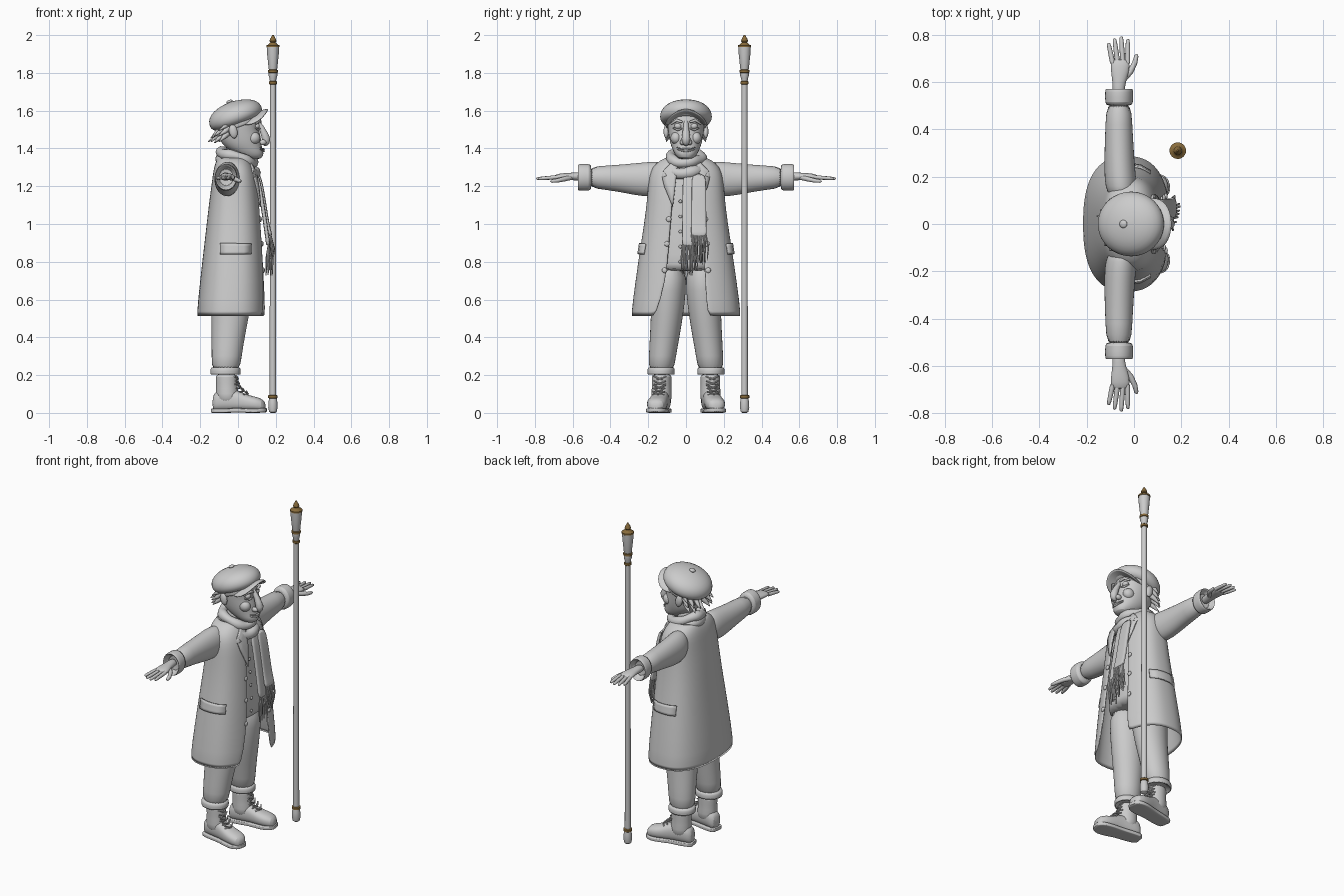
import bpy, bmesh, math, random
from mathutils import Matrix, Vector

random.seed(4)
cube = bpy.data.objects.get("Cube")
if cube:
    bpy.data.objects.remove(cube)


def material(name, rgb):
    m = bpy.data.materials.new(name)
    m.use_nodes = True
    m.diffuse_color = (*rgb, 1)
    m.node_tree.nodes["Principled BSDF"].inputs["Base Color"].default_value = (*rgb, 1)
    return m


GREY = material("plain grey", (.6, .6, .6))
BRASS = material("aged brass", (.25, .15, .045))


def finish(ob, angle=40):
    bpy.ops.object.select_all(action='DESELECT')
    ob.select_set(True)
    bpy.context.view_layer.objects.active = ob
    if ob.type == 'CURVE':
        bpy.ops.object.convert(target='MESH')
    bpy.ops.object.shade_smooth_by_angle(angle=math.radians(angle))
    return ob


def mesh_object(name, bm, mat=GREY, subdiv=0, thick=0):
    bmesh.ops.recalc_face_normals(bm, faces=bm.faces)
    me = bpy.data.meshes.new(name)
    bm.to_mesh(me)
    bm.free()
    me.materials.append(mat)
    ob = bpy.data.objects.new(name, me)
    bpy.context.collection.objects.link(ob)
    if thick:
        mod = ob.modifiers.new("thickness", 'SOLIDIFY')
        mod.thickness, mod.offset = thick, 0
    if subdiv:
        ob.modifiers.new("smooth", 'SUBSURF').levels = subdiv
        ob.modifiers["smooth"].render_levels = subdiv
    return finish(ob)


def oval(t, n):
    c, s = math.cos(t), math.sin(t)
    return (math.copysign(abs(c) ** (2 / n), c), math.copysign(abs(s) ** (2 / n), s))


def loft(name, rings, axis='z', n=2, sides=24, mat=GREY, subdiv=1, move=None, warp=None):
    """Rings are (position, centre a, radius a, centre b, radius b) along an axis."""
    bm, rows = bmesh.new(), []
    for p, ca, ra, cb, rb in rings:
        row = []
        for i in range(sides):
            u, v = oval(math.tau * i / sides, n)
            a, b = ca + ra * u, cb + rb * v
            co = Vector({'x': (p, a, b), 'y': (a, p, b), 'z': (a, b, p)}[axis])
            row.append(bm.verts.new(warp(co) if warp else co))
        rows.append(row)
    for r, q in zip(rows, rows[1:]):
        for i in range(sides):
            j = (i + 1) % sides
            bm.faces.new((r[i], r[j], q[j], q[i]))
    bm.faces.new(rows[0])
    bm.faces.new(rows[-1])
    if move:
        bm.transform(move)
    return mesh_object(name, bm, mat, subdiv)


def tubes(name, paths, mat=GREY, closed=False, move=None):
    """Each path is a list of (x, y, z, radius)."""
    cu = bpy.data.curves.new(name, 'CURVE')
    cu.dimensions, cu.bevel_depth, cu.bevel_resolution = '3D', 1, 3
    cu.use_fill_caps = True
    for path in paths:
        sp = cu.splines.new('POLY')
        sp.points.add(len(path) - 1)
        sp.use_cyclic_u = closed
        for pt, (x, y, z, r) in zip(sp.points, path):
            pt.co, pt.radius = (x, y, z, 1), r
    cu.materials.append(mat)
    ob = bpy.data.objects.new(name, cu)
    if move:
        cu.transform(move)
    bpy.context.collection.objects.link(ob)
    return finish(ob, 60)


def ball(name, at, size, tilt=0, mat=GREY):
    bm = bmesh.new()
    m = Matrix.Translation(at) @ Matrix.Rotation(tilt, 4, 'Y') @ Matrix.Diagonal((*size, 1))
    bmesh.ops.create_uvsphere(bm, u_segments=20, v_segments=12, radius=1, matrix=m)
    return mesh_object(name, bm, mat)


# Coat: rows of height, back, front, half width, right gap, left gap
COAT = [(.505, -.215, .15, .288, .16, .11), (.7, -.195, .14, .262, .105, .1),
        (.87, -.175, .13, .237, .09, .092), (1, -.16, .12, .216, .08, .085),
        (1.13, -.145, .11, .2, .07, .07), (1.22, -.132, .1, .194, .06, .06),
        (1.28, -.125, .085, .184, .05, .05), (1.32, -.115, .065, .155, .05, .05),
        (1.35, -.1, .045, .1, .04, .04)]
POWER = 2.5


def coat_at(z):
    for a, b in zip(COAT, COAT[1:]):
        if z <= b[0]:
            break
    t = (z - a[0]) / (b[0] - a[0])
    return [p + (q - p) * t for p, q in zip(a, b)]


def coat_x(y, z):
    _, back, front, w, _, _ = coat_at(z)
    k = max(0, 1 - abs(y / w) ** POWER) ** (1 / POWER)
    return (back + front) / 2 + (front - back) / 2 * k


def coat_y(x, z):
    _, back, front, w, _, _ = coat_at(z)
    u = abs((x - (back + front) / 2) / ((front - back) / 2))
    return w * max(0, 1 - u ** POWER) ** (1 / POWER)


bm, rows = bmesh.new(), []
for z, back, front, w, gr, gl in COAT:
    t0 = math.asin((gl / w) ** (POWER / 2))
    t1 = math.tau - math.asin((gr / w) ** (POWER / 2))
    row = []
    for i in range(41):
        u, v = oval(t0 + (t1 - t0) * i / 40, POWER)
        row.append(bm.verts.new(((back + front) / 2 + (front - back) / 2 * u, w * v, z)))
    rows.append(row)
for r, q in zip(rows, rows[1:]):
    for i in range(40):
        bm.faces.new((r[i], r[i + 1], q[i + 1], q[i]))
mesh_object("coat_body", bm, subdiv=1, thick=.012)


def plate(name, outline, place):
    """A flat outline cut finely and laid on the coat."""
    bm = bmesh.new()
    bm.faces.new([bm.verts.new((a, b, 0)) for a, b in outline])
    bmesh.ops.triangulate(bm, faces=bm.faces)
    bmesh.ops.subdivide_edges(bm, edges=bm.edges, cuts=3, use_grid_fill=True)
    for v in bm.verts:
        v.co = place(v.co.x, v.co.y)
    return mesh_object(name, bm, thick=.009)


LAPEL = [(.07, 1.09), (.115, 1.2), (.125, 1.245), (.1, 1.255), (.12, 1.28), (.07, 1.33), (.045, 1.3)]
FLAP = [(-.095, .84), (.07, .84), (.07, .895), (-.095, .9)]
for s, side in ((1, "left"), (-1, "right")):
    plate(side + "_lapel", LAPEL, lambda a, b: (coat_x(a, b) + .009, s * a, b))
    plate(side + "_pocket_flap", FLAP, lambda a, b: (a, s * (coat_y(a, b) + .012), b))

    # Sleeve with turned cuff and hollow end
    loft(side + "_sleeve", [(s * y, x, rx, z, rz) for y, x, rx, z, rz in (
        (.1, -.05, .05, 1.25, .075), (.16, -.055, .068, 1.24, .092), (.22, -.06, .066, 1.235, .092),
        (.32, -.063, .062, 1.24, .077), (.42, -.064, .057, 1.245, .064), (.52, -.064, .053, 1.247, .058))], 'y')
    loft(side + "_sleeve_cuff", [(s * y, -.063, r, 1.247, r * 1.2) for y, r in (
        (.5, .052), (.508, .06), (.565, .06), (.573, .056), (.57, .049), (.53, .047))], 'y')

    # Hand
    loft(side + "_palm", [(s * y, x, rx, z, rz) for y, x, rx, z, rz in (
        (.53, -.066, .028, 1.25, .026), (.59, -.064, .025, 1.252, .02), (.63, -.06, .036, 1.252, .019),
        (.67, -.058, .041, 1.25, .017), (.7, -.058, .036, 1.247, .012))], 'y')
    fingers = []
    for x0, x1, tip in ((-.09, -.108, .765), (-.069, -.083, .785), (-.047, -.054, .793), (-.027, -.026, .782)):
        fingers.append([(x0 + (x1 - x0) * t, s * (.68 + (tip - .68) * t), 1.248 - .008 * t, r)
                        for t, r in ((0, .011), (.4, .0105), (.8, .009), (.96, .007), (1, .003))])
    fingers.append([(-.05, s * .605, 1.247, .013), (-.015, s * .645, 1.238, .013),
                    (.003, s * .68, 1.23, .011), (.01, s * .71, 1.227, .009), (.013, s * .718, 1.226, .003)])
    tubes(side + "_fingers", fingers)

    # Trouser leg and turn-up
    loft(side + "_trouser_leg", [(z, x, rx, s * y, ry) for z, x, rx, y, ry in (
        (.21, -.066, .075, .132, .068), (.3, -.06, .08, .125, .072), (.4, -.052, .088, .113, .079),
        (.52, -.04, .1, .1, .086), (.64, -.035, .112, .092, .093), (.8, -.03, .12, .085, .09))])
    loft(side + "_turn_up", [(z, -.066, r, s * .132, r * .9) for z, r in (
        (.225, .06), (.2, .076), (.205, .082), (.235, .081), (.245, .074))])

    # Boot, splayed outwards
    splay = Matrix.Translation((-.055, s * .13, 0)) @ Matrix.Rotation(s * .17, 4, 'Z') @ Matrix.Translation((.055, 0, 0))
    loft(side + "_boot_foot", [(x, 0, w, h / 2 + .01, h / 2) for x, w, h in (
        (-.135, .03, .08), (-.115, .044, .11), (-.05, .046, .12), (0, .046, .11), (.05, .052, .085),
        (.1, .054, .075), (.135, .042, .062), (.148, .02, .04))], 'x', 2.4, move=splay)
    loft(side + "_boot_shaft", [(z, x, r, 0, r * .9) for z, x, r in (
        (.05, -.055, .062), (.1, -.058, .06), (.16, -.06, .056), (.195, -.06, .06), (.205, -.06, .05))], move=splay)
    loft(side + "_boot_sole", [(x, 0, w, z + .012, .012) for x, w, z in (
        (-.142, .03, 0), (-.13, .046, 0), (-.05, .05, 0), (.0, .048, .002), (.06, .058, 0),
        (.11, .058, 0), (.142, .042, .002), (.155, .018, .004))], 'x', 6, move=splay)
    laces = []
    for x, z in ((.002, .18), (.008, .155), (.018, .133), (.035, .116), (.055, .1)):
        for d in (1, -1):
            laces.append([(x - .02, -d * .03, z - .004, .004), (x, 0, z, .004), (x - .014, d * .032, z + .014, .004)])
    tubes(side + "_laces", laces, move=splay)

    # Face features and hair of this side
    ball(side + "_ear", (-.025, s * .105, 1.49), (.022, .014, .037), -.2)
    ball(side + "_eye", (.098, s * .042, 1.518), (.017, .02, .016))
    tubes(side + "_eyebrow", [[(.095, s * .078, 1.53, .005), (.113, s * .05, 1.549, .009), (.12, s * .02, 1.54, .006)]])
    tubes(side + "_eye_bag", [[(.094, s * .068, 1.508, .004), (.109, s * .043, 1.498, .006), (.115, s * .022, 1.505, .004)]])
    ball(side + "_cheek", (.083, s * .052, 1.455), (.035, .03, .033))
    ball(side + "_nostril", (.13, s * .019, 1.432), (.02, .014, .015))
    tubes(side + "_hair", [[(x, s * y, z, .016), (x - .02, s * (y + .012), z - .02, .012),
                            (x - .04 - .02 * random.random(), s * (y + .02), z - .045, .002)]
                           for x, y, z in ((-.045, .092, 1.54), (-.05, .09, 1.51), (-.055, .085, 1.48),
                                           (-.075, .07, 1.51), (-.08, .06, 1.475), (-.095, .04, 1.5), (-.1, .015, 1.48))])

# Waistcoat under the coat
loft("waistcoat", [(z, x, rx, 0, ry) for z, x, rx, ry in (
    (.75, -.025, .135, .17), (.77, -.025, .14, .175), (.9, -.025, .138, .172), (1.05, -.025, .126, .165),
    (1.2, -.02, .11, .15), (1.3, -.02, .08, .11), (1.34, -.02, .06, .07))], n=2.4)
for z in (.8, .88, .96, 1.04, 1.12):
    ball("waistcoat_button", (.114 - .06 * max(0, z - .9), -.03, z), (.006, .009, .009))
for z in (1.025, .895, .755):
    for y in (-coat_at(z)[4] - .013, coat_at(z)[5] + .02):
        ball("coat_button", (coat_x(y, z) + .008, y, z), (.007, .014, .014))

# Head, neck, nose and mouth
loft("neck", [(z, x, .06, 0, .058) for z, x in ((1.28, -.03), (1.35, -.01), (1.42, 0))])
loft("head", [(z, (b + f) / 2, (f - b) / 2, 0, w) for z, b, f, w in (
    (1.343, .05, .11, .025), (1.352, .02, .13, .047), (1.375, -.02, .138, .063), (1.4, -.06, .128, .074),
    (1.43, -.09, .124, .085), (1.47, -.108, .12, .092), (1.505, -.11, .108, .097), (1.535, -.108, .117, .099),
    (1.57, -.1, .11, .097), (1.61, -.08, .08, .075))], n=2.2)
tubes("nose", [[(.105, 0, 1.54, .012), (.124, 0, 1.51, .015), (.14, 0, 1.475, .02), (.149, 0, 1.45, .023),
                (.148, 0, 1.432, .02), (.142, 0, 1.42, .012), (.138, 0, 1.414, .004)]])
tubes("lips", [[(.136 - 8 * y * y, y, z + 4 * y * y, .006 - abs(y) * .08) for y in
                (-.048, -.03, -.015, 0, .015, .03, .048)] for z in (1.386, 1.396)])

# Flat cap tilted up at the front
tilt = Matrix.Translation((0, 0, 1.535)) @ Matrix.Rotation(-.35, 4, 'Y')
loft("cap_crown", [(z, x, r, 0, r * .94) for z, x, r in (
    (-.005, 0, .105), (.0, 0, .128), (.02, 0, .146), (.045, 0, .148), (.075, 0, .136),
    (.1, -.003, .1), (.113, -.005, .055), (.118, -.005, .01))], sides=32, move=tilt)
loft("cap_band", [(z, 0, .113, 0, .109) for z in (-.025, -.02, .015, .02)], move=tilt)
loft("cap_brim", [(z, .075, r, 0, r * 1.12) for z, r in (
    (.004, .02), (.004, .06), (.004, .095), (.012, .1), (.02, .095), (.022, .06), (.022, .02))],
    warp=lambda v: Vector((v.x, v.y, v.z - 3.5 * v.y ** 2)), move=tilt)
ball("cap_button", (-.045, 0, 1.648), (.017, .017, .009), -.35)

# Scarf: two wraps, two hanging ends and fringes
for name, x, z, rx, ry, r, lean in (("lower", 0, 1.305, .088, .092, .032, .42), ("upper", -.005, 1.352, .085, .082, .028, .32)):
    loop = []
    for i in range(40):
        t = math.tau * i / 40
        u = rx * math.cos(t)
        loop.append((x + u, ry * math.sin(t), z - lean * u + .005 * math.sin(3 * t), r + .003 * math.sin(5 * t)))
    tubes("scarf_wrap_" + name, [loop], closed=True)
for name, y, end, out in (("left", .068, .935, .01), ("right", .02, .885, 0)):
    drop = [(1.27, .096), (1.2, .114), (1.1, .13), (1, .145), (end + .02, .158), (end, .16)]
    loft("scarf_end_" + name, [(z, x + out, .011, y, .037 + .012 * (1.27 - z)) for z, x in drop], n=4)
    strands = []
    for i in range(14):
        a = y - .038 + .076 * i / 13
        dx, dy, d = random.uniform(-.015, .02), random.uniform(-.012, .012), random.uniform(.12, .16)
        strands.append([(.162 + out, a, end + .01, .004), (.165 + out + dx, a + dy, end - d / 2, .0045),
                        (.163 + dx, a + dy / 2, end - d, .002)])
    tubes("scarf_fringe_" + name, strands)


# Staff turned from profiles of (height, radius)
def turned(name, profile, mat=GREY):
    loft(name, [(z, .185, r, .31, r) for z, r in profile], mat=mat, subdiv=0)


turned("staff_foot", [(0, .012), (.006, .02), (.03, .025), (.06, .023), (.08, .02)])
turned("staff_shaft", [(.07, .0175), (1.76, .0155)])
for z, r in ((.086, .025), (1.748, .021), (1.808, .026)):
    turned("staff_ring", [(z - .009, r * .8), (z - .006, r), (z + .006, r), (z + .009, r * .8)], BRASS)
turned("staff_collar", [(1.752, .016), (1.77, .018), (1.785, .023), (1.8, .023)])
turned("staff_handle", [(1.812, .02), (1.825, .023), (1.9, .031), (1.937, .033)])
turned("staff_cap", [(1.934, .03), (1.937, .035), (1.946, .035), (1.95, .024), (1.956, .02), (1.962, .014),
                     (1.968, .018), (1.978, .016), (1.99, .009), (2, .004)], BRASS)
